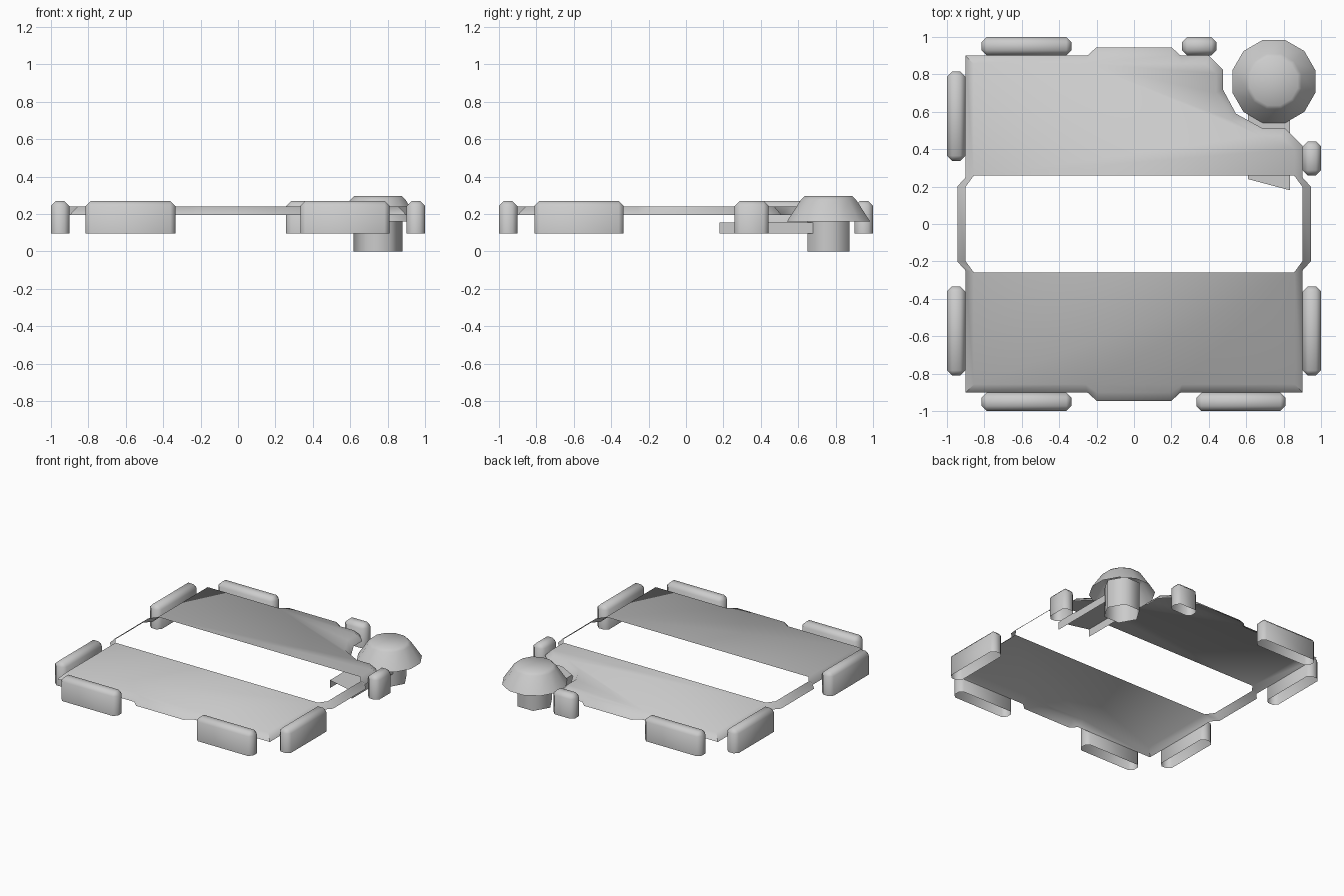
import bpy, bmesh
from math import cos, sin, pi, radians

if "Cube" in bpy.data.objects:
    bpy.data.objects.remove(bpy.data.objects["Cube"])


def finish(name, bm, angle=None):
    bm.normal_update()
    me = bpy.data.meshes.new(name)
    bm.to_mesh(me)
    bm.free()
    ob = bpy.data.objects.new(name, me)
    bpy.context.collection.objects.link(ob)
    if angle:
        bpy.ops.object.select_all(action='DESELECT')
        ob.select_set(True)
        bpy.context.view_layer.objects.active = ob
        bpy.ops.object.shade_smooth_by_angle(angle=radians(angle))
    return ob


def rot(p, n):
    # quarter turns about z
    for _ in range(n):
        p = (-p[1], p[0])
    return p


# Thin deck sheet: plain corners plus one notched corner, (outer, inner) outlines
plain_out = [(.945, .2), (.9, .25), (.9, .9), (.25, .9), (.2, .945)]
plain_in = [(.9, .2), (.857, .258), (.857, .857), (.258, .857), (.2, .9)]
notch_out = [(.945, .2), (.9, .25), (.9, .42), (.81, .51), (.69, .51), (.545, .59),
             (.475, .72), (.475, .825), (.4, .9), (.25, .9), (.2, .945)]
notch_in = [(.9, .2), (.857, .258), (.857, .40), (.785, .472), (.675, .472), (.52, .555),
            (.44, .70), (.44, .805), (.385, .857), (.258, .857), (.2, .9)]
outer, inner = list(notch_out), list(notch_in)
for k in (1, 2, 3):
    outer += [rot(p, k) for p in plain_out]
    inner += [rot(p, k) for p in plain_in]
bm = bmesh.new()
lo = [bm.verts.new((x, y, .195)) for x, y in outer]
hi = [bm.verts.new((x, y, .24)) for x, y in inner]
n = len(lo)
for i in range(n):
    j = (i + 1) % n
    bm.faces.new((lo[i], lo[j], hi[j], hi[i]))
bm.faces.new([v for v in hi if v.co.y > .25])
bm.faces.new([v for v in hi if v.co.y < -.25])
finish("deck", bm, 50)


# Chamfered bumpers, open underneath
def bumper(name, x0, x1, y0, y1):
    z0, z1 = .095, .27
    bm = bmesh.new()
    bmesh.ops.create_cube(bm, size=1)
    for v in bm.verts:
        v.co = ((x0 + x1) / 2 + v.co.x * (x1 - x0),
                (y0 + y1) / 2 + v.co.y * (y1 - y0),
                (z0 + z1) / 2 + v.co.z * (z1 - z0))
    bm.normal_update()
    bmesh.ops.delete(bm, geom=[f for f in bm.faces if f.normal.z < -.5], context='FACES_ONLY')
    edges = [e for e in bm.edges if not all(v.co.z < .1 for v in e.verts)]
    bmesh.ops.bevel(bm, geom=edges, offset=.027, segments=1, profile=.5, affect='EDGES')
    finish(name, bm, 60)


for s, side in ((-1, "left"), (1, "right")):
    a, b = sorted((s * .902, s))
    bumper(f"{side}_front_bumper", a, b, -.81, -.333)
    bumper(f"{side}_back_bumper", a, b, *((.338, .815) if s < 0 else (.26, .442)))
bumper("front_left_bumper", -.815, -.335, -1, -.902)
bumper("front_right_bumper", .333, .81, -1, -.902)
bumper("back_left_bumper", -.815, -.335, .902, 1)
bumper("back_right_bumper", .257, .44, .902, 1)

CX, CY = .748, .762


# Lathe an open shell from a (radius, z) profile; a last radius of 0 closes it
def lathe(name, profile, sides, phase, angle):
    bm = bmesh.new()
    rings = []
    for r, z in profile:
        if r == 0:
            rings.append([bm.verts.new((CX, CY, z))] * sides)
        else:
            rings.append([bm.verts.new((CX + r * cos(phase + 2 * pi * i / sides),
                                        CY + r * sin(phase + 2 * pi * i / sides), z))
                          for i in range(sides)])
    for a, b in zip(rings, rings[1:]):
        for i in range(sides):
            j = (i + 1) % sides
            quad = [a[i], a[j], b[j], b[i]]
            bm.faces.new(quad[:3] if b[i] is b[j] else quad)
    finish(name, bm, angle)


# Corner cap and its hexagonal post
lathe("corner_cap", [(.23, .16), (.152, .277), (.132, .295), (0, .29)], 12, pi / 12, 60)
lathe("corner_post", [(.131, 0), (.131, .22)], 6, 0, 65)

# Open channel running from the post under the deck, with a slanted end
bm = bmesh.new()
ends = [[bm.verts.new((x, y, z)) for x, y, z in
         ((.61, ya, .095), (.61, ya, .155), (.835, yb, .155), (.835, yb, .095))]
        for ya, yb in ((.24, .18), (.68, .68))]
for i in range(3):
    bm.faces.new((ends[0][i], ends[0][i + 1], ends[1][i + 1], ends[1][i]))
finish("post_channel", bm)
